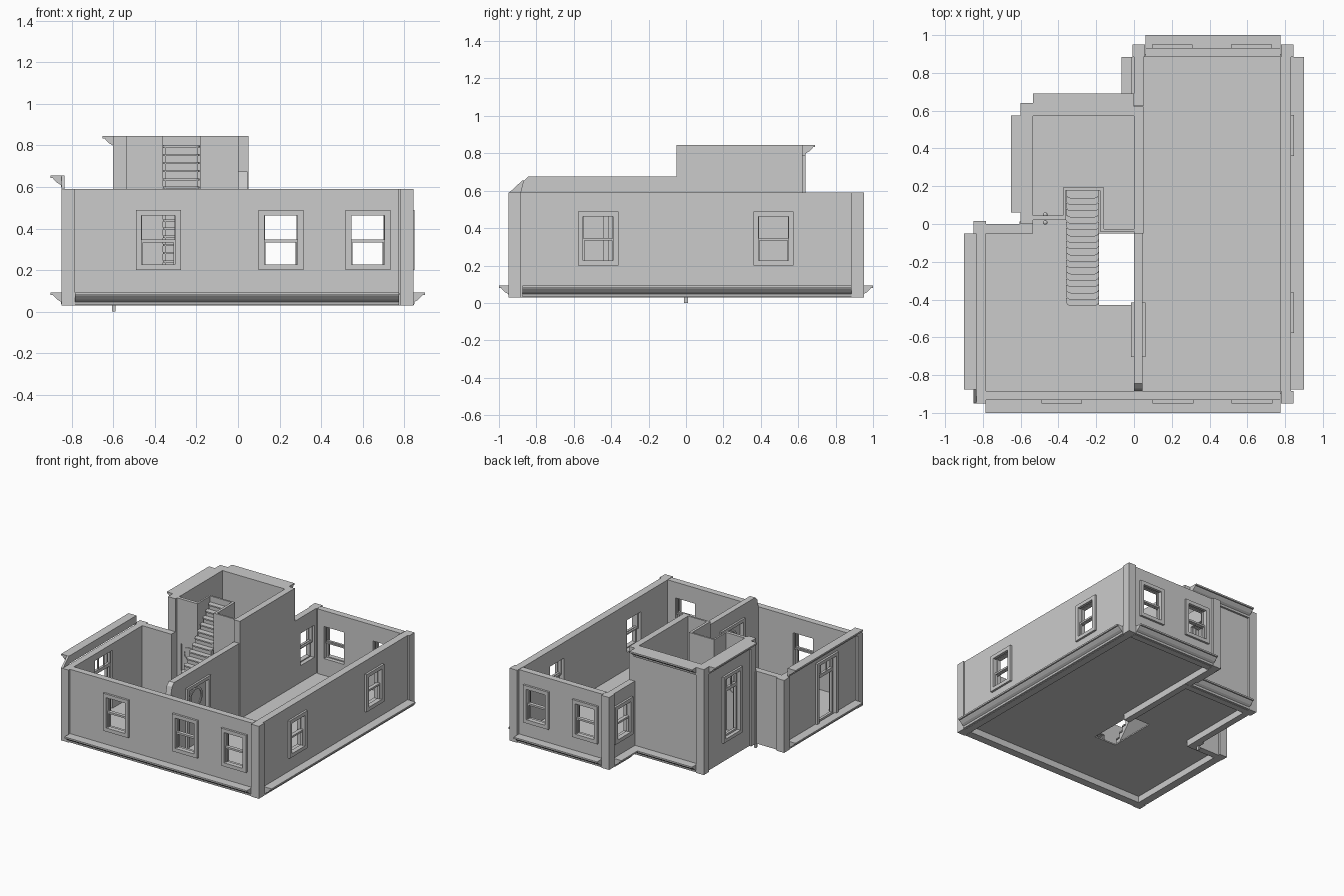
import bpy, bmesh, math

if "Cube" in bpy.data.objects:
    bpy.data.objects.remove(bpy.data.objects["Cube"])

Z0, ZT, ZTOWER, FLOOR = 0.03, 0.59, 0.845, 0.09


class Part:
    """Collects boxes and prisms; wall frame = (axis, face, outward sign)."""
    def __init__(self, name):
        self.name, self.bm = name, bmesh.new()

    def box(self, x0, x1, y0, y1, z0, z1):
        self.prism([(x0, y0), (x1, y0), (x1, y1), (x0, y1)], z0, z1, lambda a, b, t: (a, b, t))

    def prism(self, pts, t0, t1, to3d):
        lo = [self.bm.verts.new(to3d(a, b, t0)) for a, b in pts]
        hi = [self.bm.verts.new(to3d(a, b, t1)) for a, b in pts]
        n = len(pts)
        self.bm.faces.new(lo)
        self.bm.faces.new(hi)
        for i in range(n):
            j = (i + 1) % n
            self.bm.faces.new((lo[i], lo[j], hi[j], hi[i]))

    def slab(self, w, u0, u1, d0, d1, z0, z1):
        ax, f, s = w
        a, b = sorted((f + s * d0, f + s * d1))
        if ax == 'x':
            self.box(u0, u1, a, b, z0, z1)
        else:
            self.box(a, b, u0, u1, z0, z1)

    def done(self):
        bmesh.ops.recalc_face_normals(self.bm, faces=self.bm.faces)
        me = bpy.data.meshes.new(self.name)
        self.bm.to_mesh(me)
        self.bm.free()
        ob = bpy.data.objects.new(self.name, me)
        bpy.context.collection.objects.link(ob)
        return ob


def wall(name, w, u0, u1, z1, holes=(), z0=Z0, t=0.05):
    p, u = Part(name), u0
    for a, b, c, d in sorted(holes):
        p.slab(w, u, a, -t, 0, z0, z1)
        p.slab(w, a, b, -t, 0, z0, c)
        p.slab(w, a, b, -t, 0, d, z1)
        u = b
    p.slab(w, u, u1, -t, 0, z0, z1)
    p.done()


def ring(p, w, a, b, c, d, t, d0, d1):
    """Rectangular frame of width t inside the outline a..b, c..d."""
    p.slab(w, a, a + t, d0, d1, c, d)
    p.slab(w, b - t, b, d0, d1, c, d)
    p.slab(w, a + t, b - t, d0, d1, c, c + t)
    p.slab(w, a + t, b - t, d0, d1, d - t, d)


def sash_window(name, w, c):
    p = Part(name)
    ring(p, w, c - .108, c + .108, .20, .49, .028, -.005, .016)     # casing
    ring(p, w, c - .088, c + .088, .335, .475, .010, -.035, -.022)  # upper sash
    ring(p, w, c - .088, c + .088, .214, .348, .014, -.02, -.002)   # lower sash
    p.done()
    return (c - .085, c + .085, .22, .468)


def tall_window(name, w, c, h, z0, z1):
    p = Part(name)
    ring(p, w, c - h, c + h, z0, z1, .025, -.005, .016)
    i, zt = h - .022, z1 - .13
    ring(p, w, c - i, c + i, zt, z1 - .022, .012, -.035, -.015)     # transom
    for k in (-1, 1):
        p.slab(w, c + k * i / 3 - .004, c + k * i / 3 + .004, -.03, -.02, zt, z1 - .03)
    ring(p, w, c - i, c + i, z0 + .022, zt, .014, -.035, -.015)     # tall leaf
    p.done()
    return (c - i, c + i, z0 + .022, z1 - .022)


def trim(name, w, u0, u1, ztop):
    """Stepped moulding hung under ztop."""
    prof = [(0, -.06), (.015, -.06), (.018, -.045), (.035, -.035), (.052, -.018),
            (.056, -.012), (.067, -.012), (.067, 0), (0, 0)]
    ax, f, s = w
    p = Part(name)
    if ax == 'x':
        p.prism(prof, u0, u1, lambda d, z, t: (t, f + s * d, ztop + z))
    else:
        p.prism(prof, u0, u1, lambda d, z, t: (f + s * d, t, ztop + z))
    p.done()


FRONT, BACK = ('x', -.933, -1), ('x', .933, 1)
RIGHT, LEFT = ('y', .832, 1), ('y', -.834, -1)
T_LEFT, T_BACK = ('y', -.584, -1), ('x', .623, 1)
R_LEFT, L_BACK = ('y', 0, -1), ('x', 0, 1)

# outer walls with windows
wall("front_wall", FRONT, -.785, .775, ZT,
     [sash_window(f"front_window_{i}", FRONT, c) for i, c in enumerate((-.383, .207, .625))])
wall("right_wall", RIGHT, -.885, .885, ZT,
     [sash_window(f"right_window_{i}", RIGHT, c) for i, c in enumerate((-.47, .468))], t=.057)
wall("back_wall", BACK, .06, .775, ZT,
     [sash_window(f"back_window_{i}", BACK, c) for i, c in enumerate((.203, .622))])
wall("recess_wall", R_LEFT, .625, .885, ZT, [sash_window("recess_window", R_LEFT, .775)])
wall("left_wall", LEFT, -.885, -.05, ZT, [tall_window("left_tall_window", LEFT, -.52, .13, .06, .56)])
wall("left_room_back_wall", L_BACK, -.785, -.535, ZT)
wall("tower_left_wall", T_LEFT, .06, .575, ZTOWER,
     [tall_window("tower_tall_window", T_LEFT, .28, .115, .18, .69)])
wall("tower_back_wall", T_BACK, -.535, .05, ZTOWER)
wall("tower_right_wall", ('y', .05, 1), -.05, .573, ZTOWER)

# corner pillars
p = Part("corner_pillars")
for x, y in ((-.85, -.95), (.778, -.95), (.778, .885), (-.008, .885), (-.85, -.05)):
    p.box(x, x + .066, y, y + .066, Z0, ZT)
p.box(-.6, -.535, .575, .64, Z0, ZTOWER)
p.box(-.6, -.535, 0, .06, Z0, ZTOWER)
p.box(-.605, -.59, -.012, .012, 0, ZT)
p.done()

# mouldings
trim("front_base_trim", FRONT, -.785, .775, .093)
trim("back_base_trim", BACK, .06, .775, .093)
trim("right_base_trim", RIGHT, -.875, .885, .093)
trim("left_base_trim", LEFT, -.875, -.05, .093)
trim("recess_base_trim", R_LEFT, .69, .885, .093)
trim("tower_base_trim", T_BACK, -.535, 0, .093)
trim("tower_left_cornice", T_LEFT, .06, .575, ZTOWER)
trim("tower_back_cornice", T_BACK, -.535, 0, ZTOWER)
trim("left_cornice", LEFT, -.875, -.05, .655)
p = Part("left_cornice_end")
p.prism([(-.945, ZT), (-.875, ZT), (-.875, .655)], -.85, -.834, lambda y, z, x: (x, y, z))
p.done()

# raised floors, leaving the stairwell open
p = Part("floor")
for x0, x1, y0, y1 in ((0, .79, -.9, .9), (-.8, 0, -.9, -.43), (-.8, -.185, -.43, 0),
                       (-.185, 0, -.05, 0), (-.55, 0, 0, .59)):
    p.box(x0, x1, y0, y1, .08, FLOOR)
p.done()

# inner wall between the rooms, with a framed door and round light
INNER = ('y', .045, 1)
wall("inner_wall", INNER, -.845, -.05, .675, [(-.68, -.44, FLOOR, .55)], z0=.08, t=.045)
p = Part("inner_wall_end")
p.prism([(-.885, .08), (-.845, .08), (-.845, .675), (-.87, .65), (-.885, ZT)], 0, .045,
        lambda y, z, x: (x, y, z))
p.done()


def round_door(name, w, a, b, z1, cz, r, d0, d1):
    """Door leaf with a circular panel and a raised rim."""
    ax, f, s = w
    p, n, c = Part(name), 32, (a + b) / 2
    put = ((lambda u, z, d: (u, f + s * d, z)) if ax == 'x' else (lambda u, z, d: (f + s * d, u, z)))
    p.slab(w, a, b, d0, d1, FLOOR, z1)
    for k in range(n):
        q = [(c + m * math.cos(t), cz + m * math.sin(t)) for m, t in
             ((r - .008, 2 * math.pi * k / n), (r + .008, 2 * math.pi * k / n),
              (r + .008, 2 * math.pi * (k + 1) / n), (r - .008, 2 * math.pi * (k + 1) / n))]
        p.prism(q, d0 - .006, d1 + .006, put)
    p.done()


round_door("inner_door", INNER, -.68, -.44, .55, .45, .07, -.03, -.015)
p = Part("inner_door_frame")
for d in ((-.005, .015), (-.06, -.04)):
    p.slab(INNER, -.705, -.68, *d, FLOOR, .575)
    p.slab(INNER, -.44, -.415, *d, FLOOR, .575)
    p.slab(INNER, -.68, -.44, *d, .55, .575)
p.done()

# partition around the stairs, with a closet door
CLOSET = ('x', .02, -1)
wall("closet_wall", CLOSET, -.535, -.36, ZTOWER, [(-.5, -.375, FLOOR, .5)], z0=FLOOR, t=.025)
round_door("closet_door", CLOSET, -.5, -.375, .5, .43, .045, -.018, -.007)
p = Part("stair_partition")
p.box(-.375, -.362, .04, .192, FLOOR, ZTOWER)
p.box(-.362, -.16, .178, .192, FLOOR, ZTOWER)
p.box(-.18, -.16, -.04, .178, FLOOR, ZTOWER)
p.box(-.16, 0, -.04, -.026, FLOOR, ZTOWER)
p.done()
for i, y in enumerate((.008, .05)):
    bpy.ops.mesh.primitive_uv_sphere_add(segments=12, ring_count=8, radius=.012, location=(-.47, y, .28))
    bpy.context.object.name = f"door_knob_{i}"
    bpy.ops.object.shade_smooth_by_angle()

# stairs: rounded treads on a sawtooth body
N, RUN, RISE, Y0 = 18, .0335, .0394, -.43
p = Part("stair_treads")
for i in range(N):
    y, z = Y0 + i * RUN - .004, FLOOR + (i + 1) * RISE
    r, xl, xr = .025, -.36, -.185
    arc = [(r - r * math.cos(k * math.pi / 8), r - r * math.sin(k * math.pi / 8)) for k in range(5)]
    pts = [(xl + a, y + b) for a, b in arc] + [(xr - a, y + b) for a, b in reversed(arc)]
    p.prism(pts + [(xr, y + RUN + .01), (xl, y + RUN + .01)], z - .01, z, lambda a, b, t: (a, b, t))
p.done()
saw = []
for i in range(N):
    saw += [(Y0 + i * RUN + .006, FLOOR + i * RISE), (Y0 + i * RUN + .006, FLOOR + (i + 1) * RISE - .01)]
saw += [(Y0 + N * RUN, FLOOR + N * RISE - .01), (Y0 + N * RUN, FLOOR + N * RISE - .06), (Y0 + .04, FLOOR)]
p = Part("stair_body")
p.prism(saw, -.352, -.192, lambda y, z, x: (x, y, z))
p.done()
